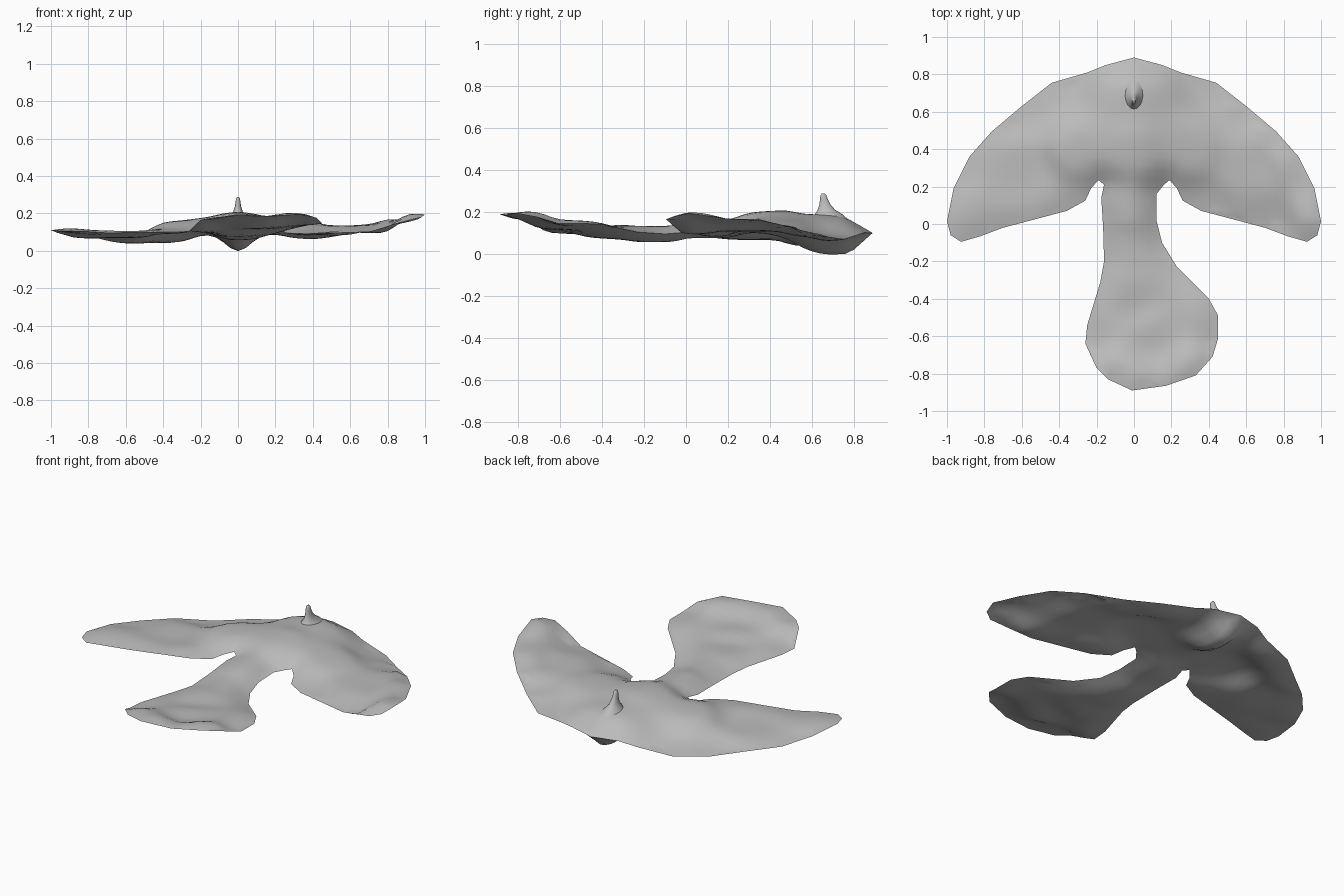
import bpy, bmesh, math
from mathutils import Vector
from mathutils.geometry import delaunay_2d_cdt, intersect_point_line

cube = bpy.data.objects.get("Cube")
if cube:
    bpy.data.objects.remove(cube)

skin = bpy.data.materials.new("soft grey skin")
skin.use_nodes = True
grey = (0.5, 0.5, 0.5, 1)
skin.diffuse_color = grey
skin.node_tree.nodes["Principled BSDF"].inputs["Base Color"].default_value = grey

# Plan outline: one fin is mirrored, the tail lobe is lopsided
FIN = [(-.15, .85), (-.25, .81), (-.44, .755), (-.6, .63), (-.76, .495),
       (-.88, .36), (-.965, .19), (-1, .015), (-.98, -.06), (-.925, -.095),
       (-.82, -.065), (-.7, -.02), (-.36, .07), (-.26, .125), (-.23, .19), (-.19, .235), (-.16, .21)]
TAIL = [(-.175, .14), (-.165, -.02), (-.16, -.2), (-.18, -.31), (-.25, -.54), (-.26, -.64),
        (-.2, -.77), (-.14, -.83), (-.01, -.89), (.17, -.865), (.33, -.81), (.42, -.71),
        (.45, -.61), (.45, -.49), (.4, -.4), (.23, -.23), (.15, -.1), (.12, .02), (.12, .16)]
outline = [Vector(p) for p in [(0, .89)] + FIN + TAIL + [(-x, y) for x, y in reversed(FIN)]]
rim = list(zip(outline, outline[1:] + outline[:1]))

# Heights of the middle sheet: x, y, z
SHEET = [(0, -.89, .19), (.33, -.81, .195), (.45, -.55, .145), (-.26, -.6, .105), (-.14, -.83, .17),
         (.1, -.6, .13), (0, -.4, .1), (0, -.15, .09), (0, .1, .11), (0, .4, .14),
         (0, .65, .12), (0, .89, .1), (.44, .75, .07), (.6, .63, .09), (.76, .5, .13),
         (.88, .36, .16), (1, .01, .195), (.92, -.1, .165), (.72, -.02, .1), (.36, .07, .09),
         (.6, .3, .12), (.3, .4, .14), (-.3, .4, .14), (-.6, .3, .08), (-.44, .75, .05),
         (-.6, .63, .045), (-.88, .36, .075), (-1, .02, .11), (-.9, -.08, .105), (-.7, -.02, .095),
         (-.36, .07, .1)]


def bump(value, centre, width):
    return math.exp(-((value - centre) / width) ** 2)


def sheet_height(x, y):
    weights = [1 / ((x - a) ** 2 + (y - b) ** 2 + .004) ** 2 for a, b, _ in SHEET]
    return sum(w * p[2] for w, p in zip(weights, SHEET)) / sum(weights)


def rim_distance(p):
    best = 9
    for a, b in rim:
        hit, t = intersect_point_line(p, a, b)
        hit = a.lerp(b, max(0, min(1, t)))
        best = min(best, (p - hit).length)
    return best


def inside(p):
    crossings = [a for a, b in rim if (a.y > p.y) != (b.y > p.y)
                 and p.x < a.x + (b.x - a.x) * (p.y - a.y) / (b.y - a.y)]
    return len(crossings) % 2 == 1


def finish(name, bm):
    bmesh.ops.recalc_face_normals(bm, faces=bm.faces)
    mesh = bpy.data.meshes.new(name)
    bm.to_mesh(mesh)
    bm.free()
    mesh.materials.append(skin)
    obj = bpy.data.objects.new(name, mesh)
    bpy.context.collection.objects.link(obj)
    bpy.ops.object.select_all(action="DESELECT")
    obj.select_set(True)
    bpy.context.view_layer.objects.active = obj
    bpy.ops.object.shade_smooth_by_angle(angle=math.radians(50))
    return obj


# Body: upper and lower skins that meet along the rim
STEP = .04
grid = [Vector((i * STEP, j * STEP)) for i in range(-25, 26) for j in range(-23, 24)]
grid = [p for p in grid if inside(p) and rim_distance(p) > STEP * .5]
edges = [(i, (i + 1) % len(outline)) for i in range(len(outline))]
points, _, triangles, *_ = delaunay_2d_cdt(outline + grid, edges, [], 1, 1e-5)

bm = bmesh.new()
upper, lower = [], []
for p in points:
    x, y = p
    z = sheet_height(x, y)
    gap = rim_distance(p)
    if gap < .001:
        vert = bm.verts.new((x, y, z))
        upper.append(vert)
        lower.append(vert)
        continue
    swell = math.sin(min(1, gap / .14) * math.pi / 2)
    trunk = bump(x, 0, .22) * (1 if y > -.2 else bump(y, -.2, .3))
    keel = bump(x, 0, .09) * bump(y, .69, .21)
    upper.append(bm.verts.new((x, y, z + swell * (.015 + .055 * trunk * (.5 + .5 * bump(y, .55, .35))))))
    lower.append(bm.verts.new((x, y, z - swell * (.012 + .022 * trunk + .088 * keel))))
for tri in triangles:
    bm.faces.new([upper[i] for i in tri])
    bm.faces.new([lower[i] for i in reversed(tri)])
finish("body", bm)

# Horn: stacked oval rings, flared into the back
RINGS = [(.15, .69, .075, .1), (.19, .68, .042, .065), (.21, .67, .025, .042), (.235, .663, .017, .027),
         (.26, .658, .013, .019), (.28, .655, .011, .014), (.288, .655, .005, .007)]
SIDES = 16
bm = bmesh.new()
loops = []
for z, y, rx, ry in RINGS:
    turns = [2 * math.pi * k / SIDES for k in range(SIDES)]
    loops.append([bm.verts.new((rx * math.cos(t), y + ry * math.sin(t), z)) for t in turns])
for low, high in zip(loops, loops[1:]):
    for k in range(SIDES):
        n = (k + 1) % SIDES
        bm.faces.new((low[k], low[n], high[n], high[k]))
bm.faces.new(loops[-1])
bm.faces.new(loops[0][::-1])
finish("horn", bm)
